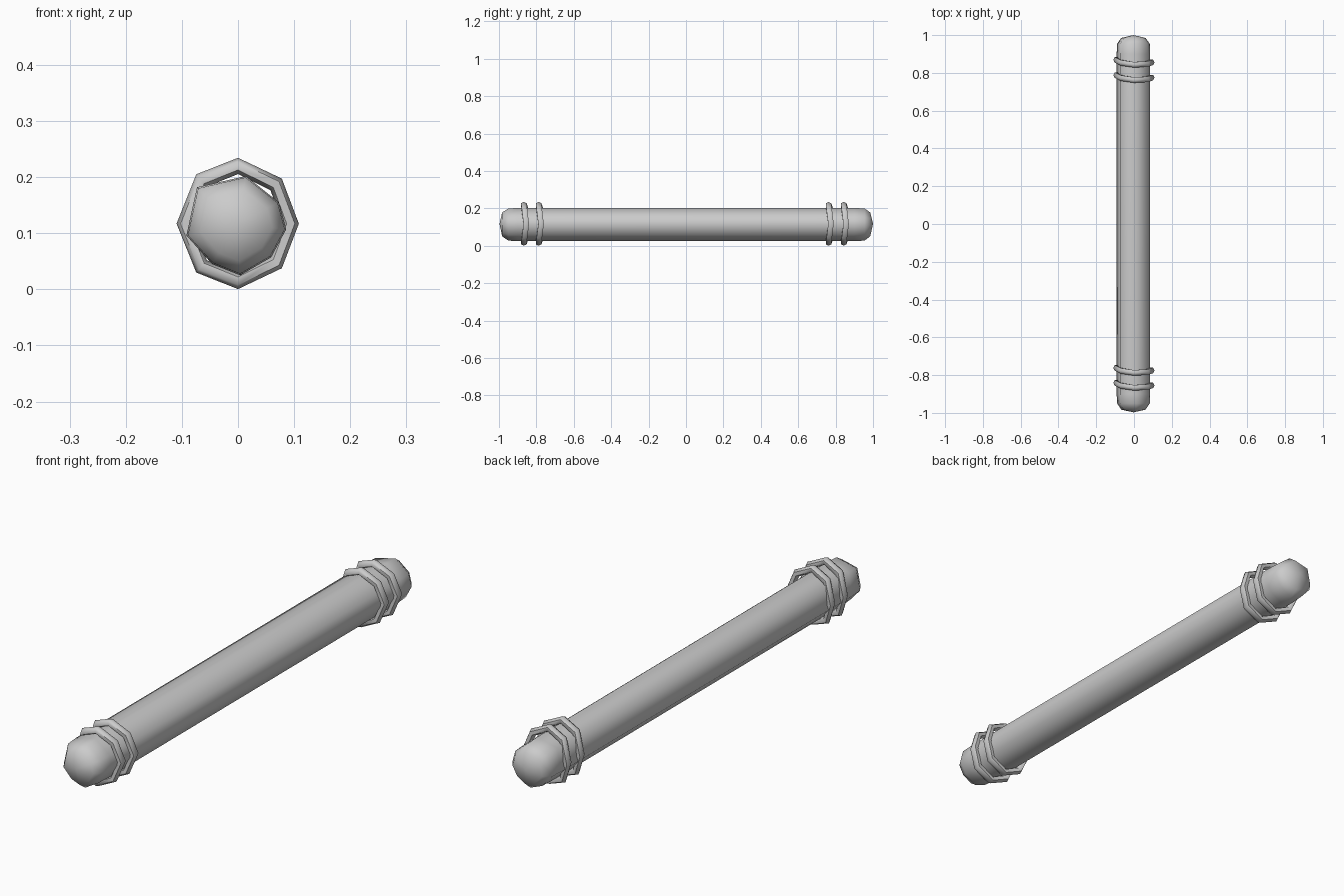
import bpy, bmesh, math
from mathutils import Vector

if "Cube" in bpy.data.objects:
    bpy.data.objects.remove(bpy.data.objects["Cube"])


def loft(name, sections, closed=False, caps=None):
    """Skin a list of equal-length loops; optional apex points close the ends."""
    bm = bmesh.new()
    loops = [[bm.verts.new(p) for p in s] for s in sections]
    n = len(loops[0])
    pairs = list(zip(loops, loops[1:]))
    if closed:
        pairs.append((loops[-1], loops[0]))
    for a, b in pairs:
        for i in range(n):
            j = (i + 1) % n
            bm.faces.new((a[i], a[j], b[j], b[i]))
    for loop, tip in zip((loops[0], loops[-1]), caps or ()):
        v = bm.verts.new(tip)
        for i in range(n):
            bm.faces.new((loop[i], loop[(i + 1) % n], v))
    bmesh.ops.recalc_face_normals(bm, faces=bm.faces)
    mesh = bpy.data.meshes.new(name)
    bm.to_mesh(mesh)
    bm.free()
    ob = bpy.data.objects.new(name, mesh)
    bpy.context.collection.objects.link(ob)
    bpy.context.view_layer.objects.active = ob
    ob.select_set(True)
    bpy.ops.object.shade_smooth_by_angle(angle=math.radians(65))
    ob.select_set(False)
    return ob


# Log: uneven eight-sided section with domed ends
outline = [(-.073, .182), (.014, .202), (.073, .155), (.086, .107),
           (.059, .057), (.004, .025), (-.046, .045), (-.092, .096)]
cx, cz = -.003, .117
stations = [(-.983, .72), (-.95, .97), (-.90, 1), (.90, 1), (.955, .97), (.985, .72)]
loft("log", [[(cx + (x - cx) * s, y, cz + (z - cz) * s) for x, z in outline]
             for y, s in stations],
     caps=[(cx, -.997, cz), (cx, 1, cz)])

# Cord wraps: octagonal loops, pulled along the log at their sides
path = [(0, .220, 0), (.068, .187, .004), (.094, .117, .013), (.068, .048, .004),
        (0, .015, 0), (-.065, .041, .010), (-.095, .117, .026), (-.065, .194, .010)]
for k, y0 in enumerate((.843, .762, -.788, -.867)):
    sections = []
    for x, z, dy in path:
        out = Vector((x, 0, z - .117)).normalized()
        c = Vector((x, y0 + dy, z))
        sections.append([c + out * .0145 * math.cos(a) + Vector((0, .017 * math.sin(a), 0))
                         for a in (math.tau * i / 6 for i in range(6))])
    loft(f"cord_wrap_{k + 1}", sections, closed=True)
